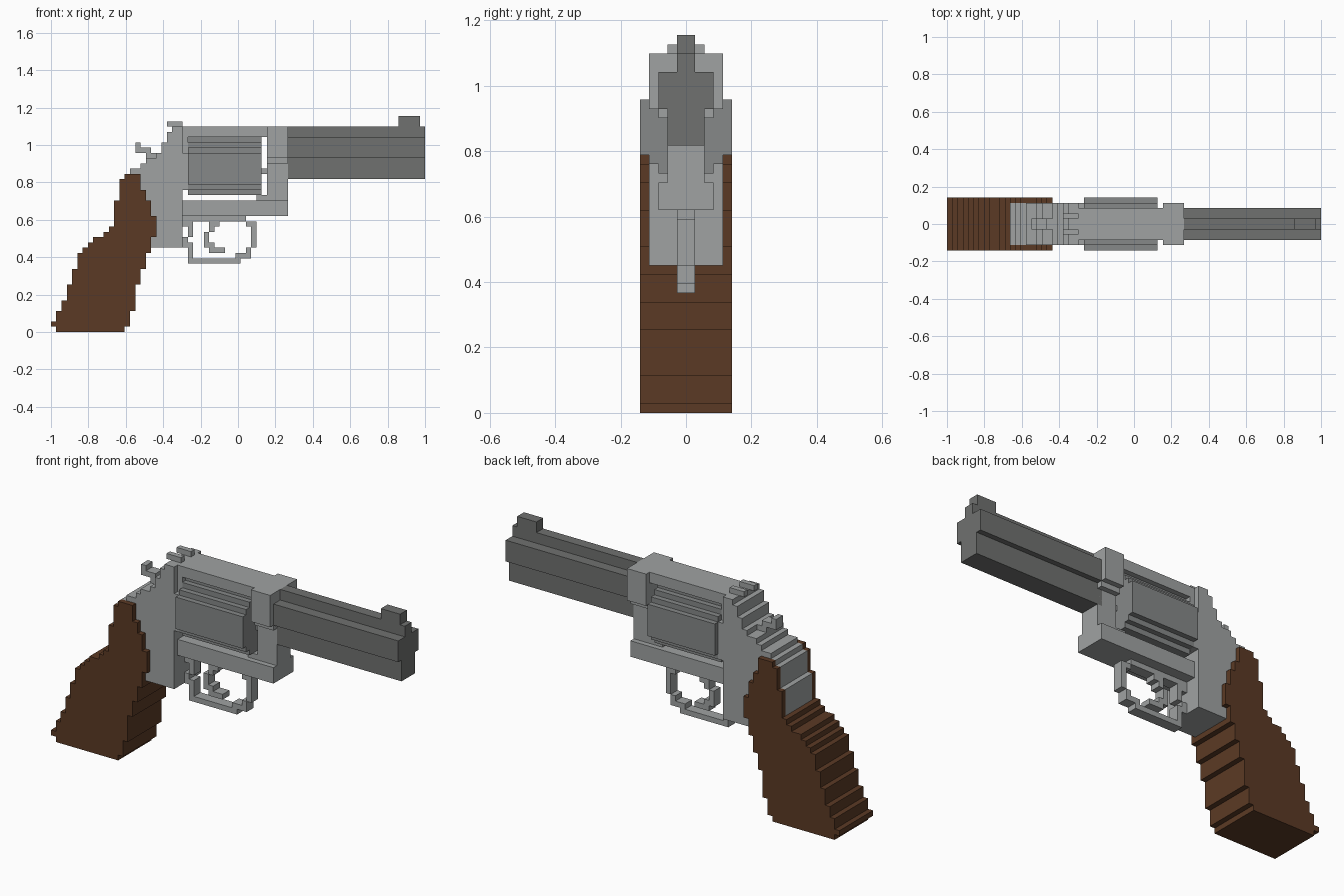
import bpy, bmesh

if "Cube" in bpy.data.objects:
    bpy.data.objects.remove(bpy.data.objects["Cube"])

V = 2 / 71  # one voxel step; all sizes below are in voxels


def material(name, c):
    m = bpy.data.materials.new(name)
    m.diffuse_color = (*c, 1)
    m.use_nodes = True
    m.node_tree.nodes["Principled BSDF"].inputs["Base Color"].default_value = m.diffuse_color
    return m


WOOD = material("wood", (0.105, 0.042, 0.018))
DARK = material("dark_steel", (0.16, 0.165, 0.16))
MID = material("mid_steel", (0.24, 0.25, 0.25))
LIGHT = material("light_steel", (0.35, 0.365, 0.365))


def finish(name, bm, mat):
    bmesh.ops.recalc_face_normals(bm, faces=bm.faces)
    me = bpy.data.meshes.new(name)
    bm.to_mesh(me)
    bm.free()
    me.materials.append(mat)
    ob = bpy.data.objects.new(name, me)
    bpy.context.collection.objects.link(ob)
    return ob


def prism(bm, outline, y0, y1):
    """Extrude an x/z outline from y0 to y1."""
    verts = [bm.verts.new((-1 + x * V, y0 * V, z * V)) for x, z in outline]
    face = bm.faces.new(verts)
    new = bmesh.ops.extrude_face_region(bm, geom=[face])["geom"]
    bmesh.ops.translate(bm, vec=(0, (y1 - y0) * V, 0),
                        verts=[g for g in new if isinstance(g, bmesh.types.BMVert)])


def blocks(name, mat, boxes):
    """Each box: x0, x1, z0, z1, half width."""
    bm = bmesh.new()
    for x0, x1, z0, z1, h in boxes:
        prism(bm, [(x0, z0), (x1, z0), (x1, z1), (x0, z1)], -h, h)
    return finish(name, bm, mat)


def stairs(left, right, z0):
    """Closed stepped outline from (top z, x) runs on both edges."""
    def edge(runs):
        pts, z = [], z0
        for top, x in runs:
            pts += [(x, z), (x, top)]
            z = top
        return pts
    return edge(right) + edge(left)[::-1]


def stepped(name, mat, left, right, z0, spans):
    bm = bmesh.new()
    for y0, y1 in spans:
        prism(bm, stairs(left, right, z0), y0, y1)
    return finish(name, bm, mat)


# Grip: solid handle below, two side panels above
stepped("grip_handle", WOOD,
        [(1, 1), (2, 0), (4, 1), (6, 2), (9, 3), (12, 4), (15, 5), (16, 6),
         (17, 7), (18, 8), (19, 10), (20, 11)],
        [(1, 14), (4, 15), (9, 16), (12, 17), (15, 18), (18, 19), (20, 20)],
        0, [(-5, 5)])
stepped("grip_panels", WOOD,
        [(25, 12), (29, 13), (30, 14)],
        [(22, 20), (25, 19), (27, 18), (30, 17)],
        20, [(-5, -4), (4, 5)])

# Rear frame with stepped back
stepped("rear_frame", LIGHT,
        [(20, 18), (25, 12), (29, 13), (30, 14), (31, 15), (32, 17), (33, 18),
         (34, 20), (36, 21), (38, 22), (39, 23)],
        [(39, 25)], 16, [(-4, 4)])
blocks("recoil_shield", LIGHT, [(25, 26, 27, 34, 4), (25, 26, 34, 37, 3)])

# Hammer and rear sight posts
blocks("hammer", LIGHT, [(16, 17, 35, 36, 1), (16, 19, 34, 35, 1), (18, 21, 33, 34, 1)])
bm = bmesh.new()
for s in (-1, 1):
    prism(bm, [(22, 39), (25, 39), (25, 40), (22, 40)], s, 2 * s)
finish("rear_sight", bm, LIGHT)

# Frame window around the cylinder
blocks("top_strap", LIGHT, [(25, 45, 37, 39, 3)])
blocks("lower_frame", LIGHT, [(25, 45, 22, 25, 3), (39, 41, 25, 26, 2)])
blocks("front_post", LIGHT, [(41, 45, 25, 32, 2), (41, 45, 32, 33, 3), (41, 45, 33, 39, 4)])

# Stepped round cylinder and its axle
blocks("cylinder", MID, [(26, 40, 28, 34, 5), (26, 40, 27, 35, 4),
                         (26, 40, 26, 36, 3), (26, 40, 26, 37, 2)])
blocks("cylinder_axle", LIGHT, [(40, 41, 30, 31, 1)])

# Barrel with top rib, side bulge and front sight
blocks("barrel", DARK, [(44, 71, 29, 37, 2), (44, 71, 33, 37, 3), (45, 71, 37, 39, 1)])
blocks("front_sight", DARK, [(66, 70, 39, 41, 1)])

# Trigger guard and trigger
blocks("trigger_guard", LIGHT, [
    (27, 37, 21, 22, 1), (25, 27, 20, 22, 1), (26, 27, 18, 20, 1),
    (25, 26, 16, 18, 1), (26, 27, 13, 17, 1), (27, 36, 13, 14, 1),
    (36, 38, 14, 15, 1), (35, 36, 13, 15, 1), (37, 38, 15, 16, 1),
    (38, 39, 16, 21, 1), (37, 38, 20, 21, 1)])
blocks("trigger", LIGHT, [(31, 32, 20, 21, 1), (30, 31, 19, 21, 1), (29, 30, 16, 19, 1),
                          (30, 31, 15, 17, 1), (31, 33, 15, 16, 1)])
